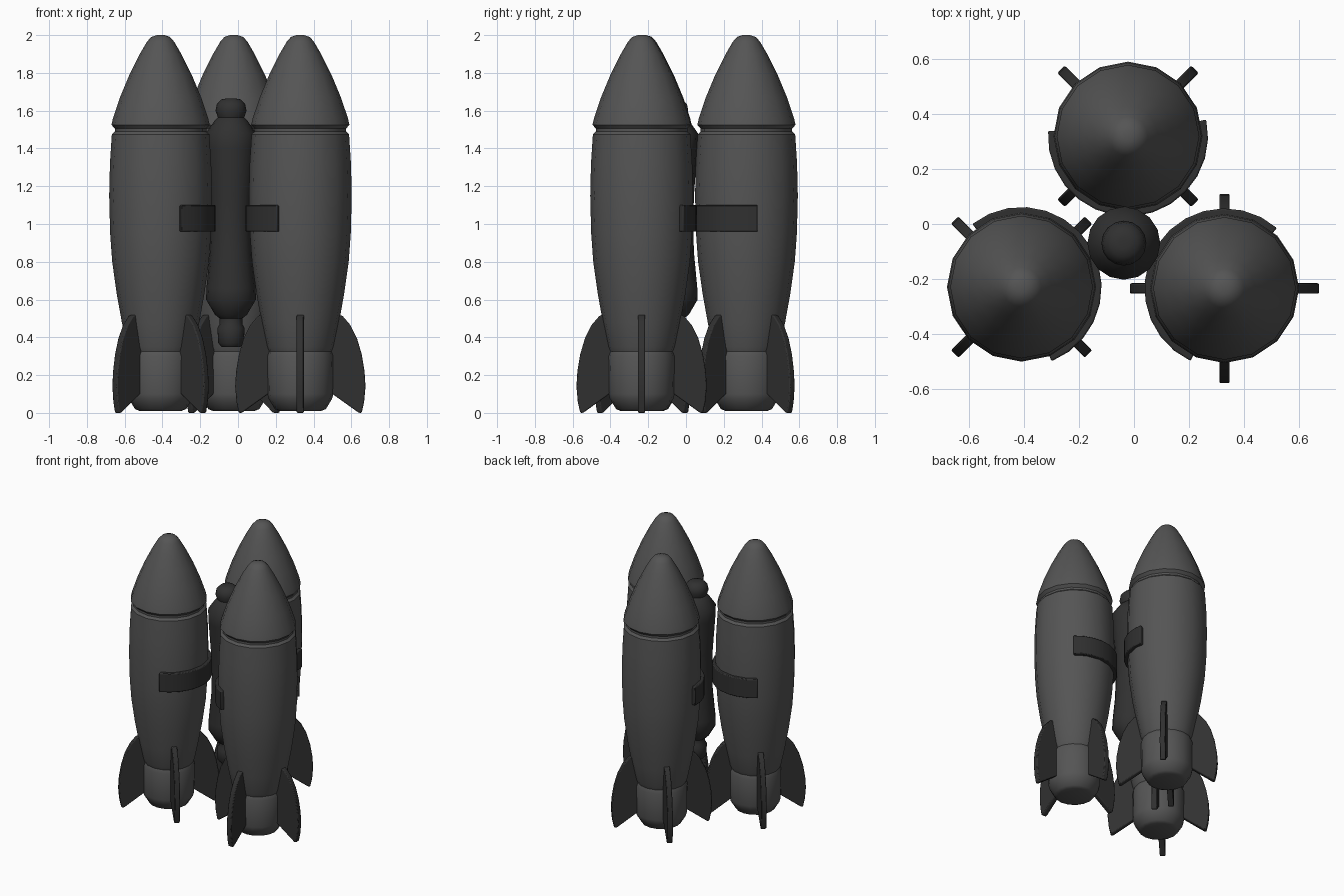
import bpy, bmesh
from math import sin, cos, pi, radians
from mathutils import Vector, Matrix

if "Cube" in bpy.data.objects:
    bpy.data.objects.remove(bpy.data.objects["Cube"])


def make_material(name, value):
    mat = bpy.data.materials.new(name)
    mat.use_nodes = True
    color = (value, value, value, 1)
    mat.diffuse_color = color
    mat.node_tree.nodes["Principled BSDF"].inputs["Base Color"].default_value = color
    return mat


shell_grey = make_material("shell grey", 0.09)
dark_grey = make_material("dark grey", 0.03)


def finish(name, bm, mat, place, bevel=0):
    bmesh.ops.recalc_face_normals(bm, faces=bm.faces)
    mesh = bpy.data.meshes.new(name)
    bm.to_mesh(mesh)
    bm.free()
    mesh.materials.append(mat)
    obj = bpy.data.objects.new(name, mesh)
    obj.matrix_world = place
    bpy.context.collection.objects.link(obj)
    if bevel:
        mod = obj.modifiers.new("soft edges", "BEVEL")
        mod.width = bevel
        mod.segments = 2
    bpy.ops.object.select_all(action="DESELECT")
    obj.select_set(True)
    bpy.context.view_layer.objects.active = obj
    bpy.ops.object.shade_smooth_by_angle(angle=radians(40))
    return obj


def lathe(name, profile, mat, place, sides=16):
    bm = bmesh.new()
    rings = [[bm.verts.new((r * cos(2 * pi * i / sides), r * sin(2 * pi * i / sides), z))
              for i in range(sides)] for r, z in profile]
    for low, high in zip(rings, rings[1:]):
        for i in range(sides):
            j = (i + 1) % sides
            bm.faces.new((low[i], low[j], high[j], high[i]))
    bm.faces.new(rings[0])
    bm.faces.new(rings[-1])
    return finish(name, bm, mat, place)


def plate(name, outline, thickness, mat, place):
    # Upright slab in the local xz plane
    bm = bmesh.new()
    face = bm.faces.new([bm.verts.new((x, -thickness / 2, z)) for x, z in outline])
    grown = bmesh.ops.extrude_face_region(bm, geom=[face])["geom"]
    moved = [v for v in grown if isinstance(v, bmesh.types.BMVert)]
    bmesh.ops.translate(bm, verts=moved, vec=Vector((0, thickness, 0)))
    return finish(name, bm, mat, place, 0.006)


def arc_band(name, middle, mat, place, steps=14):
    # Curved strap wrapped round the side that faces the pod
    bm = bmesh.new()
    section = [(0.25, 0.96), (0.292, 0.96), (0.292, 1.1), (0.25, 1.1)]
    rings = []
    for k in range(steps + 1):
        a = radians(middle - 98 + 196 * k / steps)
        rings.append([bm.verts.new((r * cos(a), r * sin(a), z)) for r, z in section])
    for one, two in zip(rings, rings[1:]):
        for i in range(4):
            j = (i + 1) % 4
            bm.faces.new((one[i], one[j], two[j], two[i]))
    bm.faces.new(rings[0])
    bm.faces.new(rings[-1])
    return finish(name, bm, mat, place, 0.006)


HULL = [(0.11, 0.01), (0.135, 0.02), (0.168, 0.075), (0.175, 0.1), (0.178, 0.3),
        (0.168, 0.325), (0.178, 0.35), (0.205, 0.48), (0.232, 0.63), (0.256, 0.8),
        (0.267, 0.95), (0.272, 1.15), (0.268, 1.32), (0.258, 1.475), (0.242, 1.49),
        (0.242, 1.505), (0.26, 1.525), (0.252, 1.56), (0.215, 1.67), (0.165, 1.79),
        (0.11, 1.9), (0.072, 1.965), (0.05, 1.99), (0.02, 2.0)]
FIN = [(0.1, 0.1), (0.1, 0.5), (0.2, 0.523), (0.225, 0.512), (0.265, 0.465), (0.3, 0.395),
       (0.325, 0.31), (0.34, 0.22), (0.345, 0.14), (0.338, 0.06), (0.325, 0.0),
       (0.31, 0.0), (0.17, 0.1)]
POD = [(0.05, 0.35), (0.068, 0.37), (0.072, 0.45), (0.06, 0.47), (0.06, 0.5), (0.085, 0.52),
       (0.132, 0.6), (0.13, 0.66), (0.112, 0.85), (0.108, 1.0), (0.112, 1.15), (0.13, 1.4),
       (0.133, 1.48), (0.085, 1.55), (0.07, 1.565), (0.082, 1.6), (0.075, 1.635),
       (0.05, 1.66), (0.02, 1.665)]

# Rockets: name, position, first fin angle, strap direction
rockets = [("right", -0.41, -0.23, 45, 30),
           ("left", 0.33, -0.235, 0, 147),
           ("rear", -0.022, 0.32, 45, 274)]
for name, x, y, turn, toward in rockets:
    place = Matrix.Translation((x, y, 0))
    lathe(name + "_rocket_hull", HULL, shell_grey, place)
    arc_band(name + "_rocket_strap", toward, dark_grey, place)
    for n in range(4):
        spin = Matrix.Rotation(radians(turn + 90 * n), 4, "Z")
        plate(f"{name}_rocket_fin_{n + 1}", FIN, 0.038, dark_grey, place @ spin)

# Central pod
lathe("central_pod", POD, dark_grey, Matrix.Translation((-0.037, -0.07, 0)))
